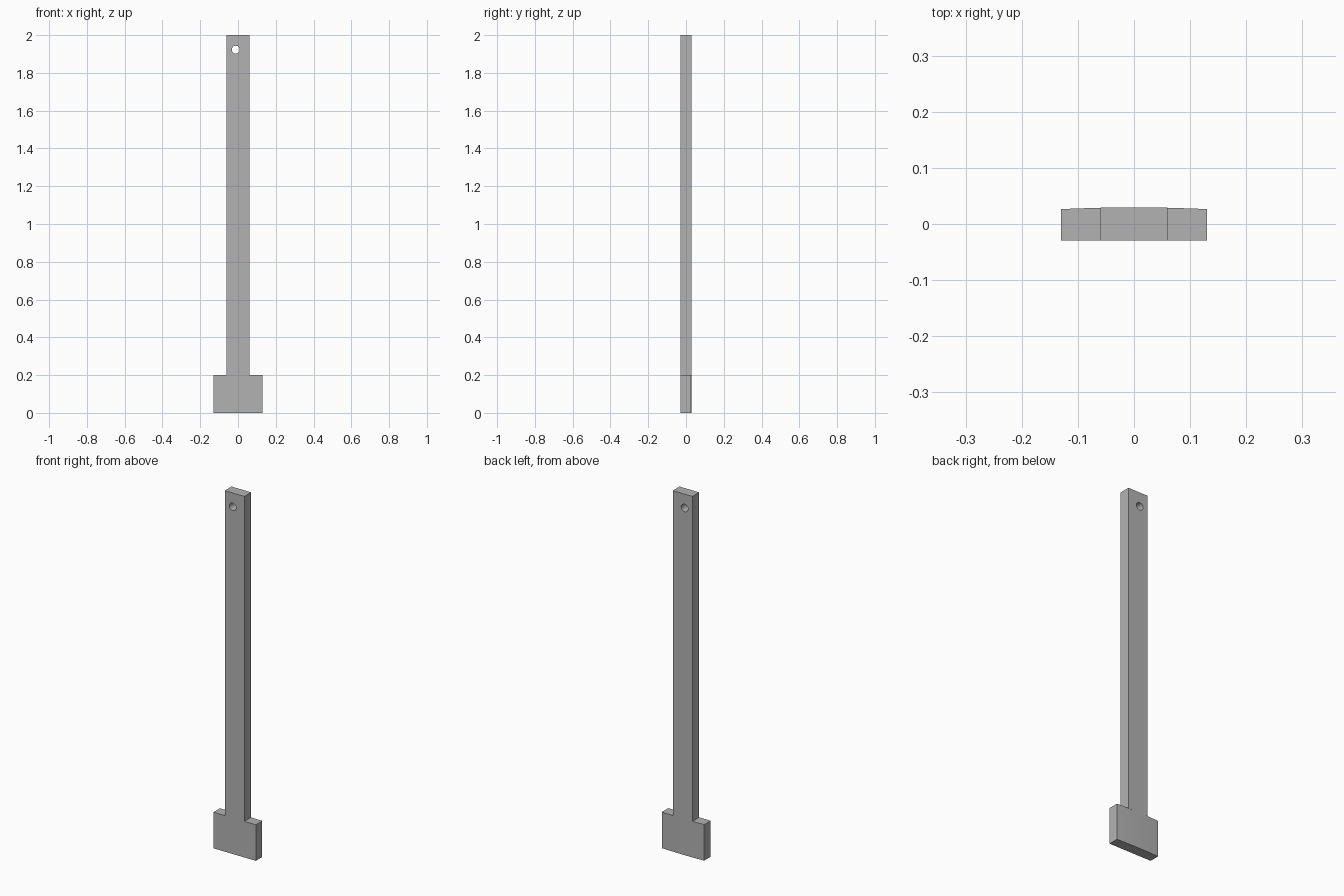
import bpy
import bmesh
import math
from mathutils import Matrix

cube = bpy.data.objects.get("Cube")
if cube:
    bpy.data.objects.remove(cube, do_unlink=True)

HALF_DEPTH = 0.0295
HEAD_HALF = 0.13
SHAFT_HALF = 0.06
SHOULDER = 0.2
CROWN = 0.003      # drop of the curved back at the head's edges

grey = bpy.data.materials.new("plain grey")
grey.use_nodes = True
colour = (0.45, 0.45, 0.45, 1)
grey.diffuse_color = colour
grey.node_tree.nodes["Principled BSDF"].inputs["Base Color"].default_value = colour


def add_object(name, bm):
    bmesh.ops.recalc_face_normals(bm, faces=bm.faces)
    mesh = bpy.data.meshes.new(name)
    bm.to_mesh(mesh)
    bm.free()
    mesh.materials.append(grey)
    obj = bpy.data.objects.new(name, mesh)
    bpy.context.collection.objects.link(obj)
    return obj


def prism(name, outline, bottom, top):
    """Extrude an xy outline from bottom to top."""
    bm = bmesh.new()
    face = bm.faces.new([bm.verts.new((x, y, bottom)) for x, y in outline])
    grown = bmesh.ops.extrude_face_region(bm, geom=[face])["geom"]
    verts = [v for v in grown if isinstance(v, bmesh.types.BMVert)]
    bmesh.ops.translate(bm, verts=verts, vec=(0, 0, top - bottom))
    return add_object(name, bm)


# Wide head: flat front, gently crowned back
steps = 16
back = []
for i in range(steps + 1):
    t = 1 - 2 * i / steps
    back.append((HEAD_HALF * t, HALF_DEPTH - CROWN * t * t))
head = prism("head", [(-HEAD_HALF, -HALF_DEPTH), (HEAD_HALF, -HALF_DEPTH)] + back,
             0, SHOULDER)

# Long flat shaft
shaft = prism("shaft", [(-SHAFT_HALF, -HALF_DEPTH), (SHAFT_HALF, -HALF_DEPTH),
                        (SHAFT_HALF, HALF_DEPTH), (-SHAFT_HALF, HALF_DEPTH)],
              SHOULDER, 2)

# Hanging hole, slightly off centre near the top
bm = bmesh.new()
bmesh.ops.create_cone(bm, cap_ends=True, segments=24, radius1=0.021, radius2=0.021,
                      depth=0.2, matrix=Matrix.Translation((-0.012, 0, 1.923))
                      @ Matrix.Rotation(math.pi / 2, 4, "X"))
cutter = add_object("hole_cutter", bm)
cutter.hide_render = True
cutter.hide_set(True)
cut = shaft.modifiers.new("hanging hole", "BOOLEAN")
cut.operation = "DIFFERENCE"
cut.solver = "EXACT"
cut.object = cutter

# Smooth the crowned back and the bore, keeping the corners sharp
bpy.ops.object.select_all(action="DESELECT")
for obj in (head, shaft):
    obj.select_set(True)
bpy.context.view_layer.objects.active = shaft
bpy.ops.object.modifier_apply(modifier=cut.name)
bpy.data.objects.remove(cutter, do_unlink=True)
bpy.ops.object.shade_smooth_by_angle(angle=math.radians(30))
